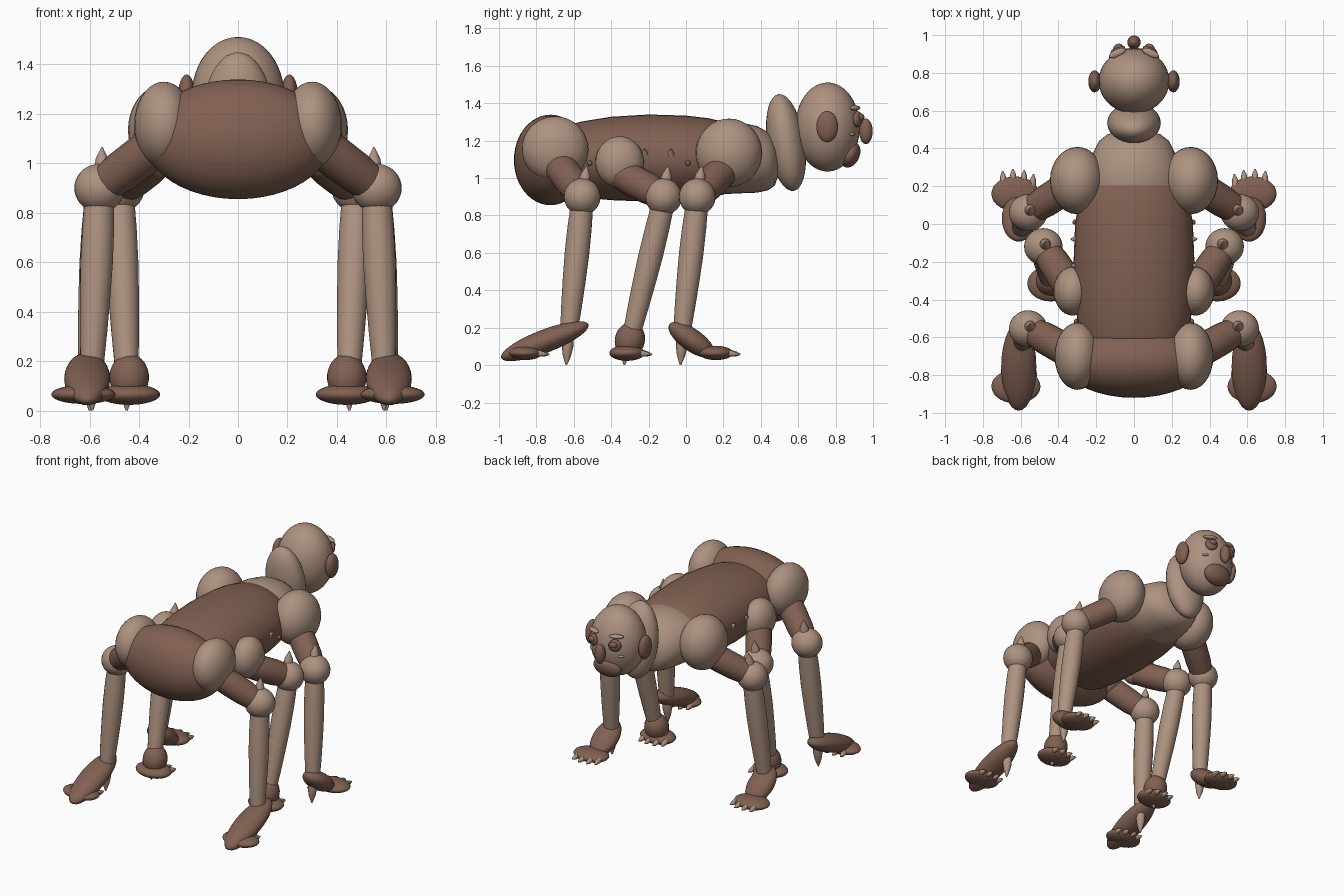
import bpy, bmesh, math
from mathutils import Vector, Matrix

if "Cube" in bpy.data.objects:
    bpy.data.objects.remove(bpy.data.objects["Cube"])


def material(name, rgb):
    m = bpy.data.materials.new(name)
    m.diffuse_color = (*rgb, 1)
    m.use_nodes = True
    m.node_tree.nodes["Principled BSDF"].inputs["Base Color"].default_value = m.diffuse_color
    return m


LIGHT = material("light tan", (0.42, 0.29, 0.215))
DARK = material("warm brown", (0.22, 0.118, 0.083))


def finish(name, bm, mat, angle=50):
    bmesh.ops.recalc_face_normals(bm, faces=bm.faces)
    me = bpy.data.meshes.new(name)
    bm.to_mesh(me)
    bm.free()
    me.materials.append(mat)
    ob = bpy.data.objects.new(name, me)
    bpy.context.collection.objects.link(ob)
    bpy.ops.object.select_all(action='DESELECT')
    ob.select_set(True)
    bpy.context.view_layer.objects.active = ob
    bpy.ops.object.shade_smooth_by_angle(angle=math.radians(angle))
    return ob


def ellipsoid(name, loc, radii, mat, tilt=0, turn=0, seg=28):
    bm = bmesh.new()
    m = (Matrix.Translation(loc) @ Matrix.Rotation(math.radians(turn), 4, 'Z')
         @ Matrix.Rotation(math.radians(tilt), 4, 'X') @ Matrix.Diagonal((*radii, 1)))
    bmesh.ops.create_uvsphere(bm, u_segments=seg, v_segments=seg * 2 // 3, radius=1, matrix=m)
    return finish(name, bm, mat)


def limb(name, a, b, radii, mat, seg=20):
    """Round tube from a to b; radii are spread evenly along it."""
    a, b = Vector(a), Vector(b)
    rot = (b - a).to_track_quat('Z', 'Y')
    bm = bmesh.new()
    rings = []
    for i, r in enumerate(radii):
        c = a.lerp(b, i / (len(radii) - 1))
        rings.append([bm.verts.new(c + rot @ Vector((r * math.cos(t), r * math.sin(t), 0)))
                      for t in (2 * math.pi * k / seg for k in range(seg))])
    skin(bm, rings)
    return finish(name, bm, mat)


def skin(bm, rings):
    n = len(rings[0])
    for p, q in zip(rings, rings[1:]):
        for k in range(n):
            bm.faces.new((p[k], p[(k + 1) % n], q[(k + 1) % n], q[k]))
    bm.faces.new(rings[0])
    bm.faces.new(rings[-1])


def barrel(name, profile, mat, seg=36):
    """Elliptical rings along y: (y, half width, middle z, half height)."""
    bm = bmesh.new()
    rings = [[bm.verts.new((w * math.cos(t), y, z + h * math.sin(t)))
              for t in (2 * math.pi * k / seg for k in range(seg))]
             for y, w, z, h in profile]
    skin(bm, rings)
    return finish(name, bm, mat)


# Torso, pelvis and chest
barrel("torso", [(-0.64, .27, 1.1, .18), (-0.56, .295, 1.1, .202), (-0.4, .312, 1.105, .223),
                 (-0.2, .32, 1.107, .233), (0, .312, 1.107, .227), (0.12, .293, 1.107, .213),
                 (0.2, .265, 1.107, .195), (0.3, .19, 1.1, .14)], DARK)
ellipsoid("pelvis", (0, -.725, 1.097), (.38, .195, .242), DARK, seg=36)
barrel("chest", [(0.08, .2, 1.1, .16), (0.2, .262, 1.107, .193), (0.3, .242, 1.107, .188),
                 (0.38, .215, 1.1, .178), (0.44, .185, 1.09, .155), (0.475, .14, 1.08, .12),
                 (0.495, .07, 1.08, .06)], LIGHT)

# Neck and head
ellipsoid("neck", (0, .535, 1.19), (.142, .1, .262), LIGHT, tilt=9)
ellipsoid("head", (0, .757, 1.273), (.187, .172, .238), LIGHT, seg=36)
ellipsoid("nose", (0, .962, 1.25), (.035, .036, .068), DARK)
ellipsoid("mouth", (0, .878, 1.125), (.105, .05, .072), DARK, tilt=-25)

for s, side in ((1, "right"), (-1, "left")):
    # Face details
    ellipsoid(f"ear_{side}", (s * .208, .755, 1.275), (.034, .058, .084), DARK)
    ellipsoid(f"eye_{side}", (s * .085, .918, 1.315), (.042, .022, .042), DARK, turn=-s * 25)
    ellipsoid(f"eyelid_{side}", (s * .085, .935, 1.325), (.026, .018, .02), DARK, turn=-s * 25)
    ellipsoid(f"brow_{side}", (s * .088, .905, 1.375), (.048, .02, .014), LIGHT, turn=-s * 25)
    ellipsoid(f"cheek_mark_{side}", (s * .115, .89, 1.235), (.02, .012, .009), LIGHT, turn=-s * 35)

    # Flank spikes and bumps
    for i, y in enumerate((-.08, -.22)):
        limb(f"flank_spike_{i}_{side}", (s * .3, y, 1.125), (s * .335, y, 1.155),
             (.022, .003), LIGHT, 10)
    for i, (x, y) in enumerate(((.305, -.515), (.312, .01))):
        ellipsoid(f"flank_bump_{i}_{side}", (s * x, y, 1.08), (.014, .014, .014), DARK, seg=12)

    # Legs: joint, joint radii, knee, ankle, foot bone (centre, radii, tilt),
    # pad centre, pad radii, heel spike y
    legs = {
        "rear": ((.3, -.7, 1.155), (.12, .178, .175), (.56, -.555, .9), (.59, -.625, .19),
                 ((.61, -.755, .128), (.093, .25, .062), 21),
                 (.625, -.86, .065), (.13, .09, .038), -.64),
        "middle": ((.325, -.355, 1.085), (.1, .13, .138), (.48, -.12, .9), (.45, -.29, .17),
                   ((.44, -.3, .135), (.08, .08, .095), -15),
                   (.44, -.315, .065), (.125, .095, .042), -.33),
        "front": ((.3, .23, 1.135), (.145, .178, .183), (.56, .06, .9), (.6, -.02, .19),
                  ((.61, .03, .135), (.09, .145, .06), -35),
                  (.63, .16, .065), (.125, .092, .038), -.03),
    }
    for leg, (hip, hip_r, knee, ankle, bone, pad, pad_r, heel_y) in legs.items():
        def at(p, dx=0, dy=0, dz=0):
            return (s * (p[0] + dx), p[1] + dy, p[2] + dz)

        tag = f"{leg}_{side}"
        ellipsoid(f"hip_joint_{tag}", at(hip), hip_r, LIGHT)
        limb(f"upper_leg_{tag}", at(hip, 0, 0, -.06), at(knee), (.08, .086, .084, .07), DARK)
        ellipsoid(f"knee_{tag}", at(knee), (.102, .098, .098), LIGHT)
        limb(f"knee_spike_{tag}", at(knee, -.01, .01, .07), at(knee, -.01, .025, .165),
             (.033, .026, .003), LIGHT, 12)
        limb(f"lower_leg_{tag}", at(knee, 0, 0, -.03), at(ankle),
             (.06, .065, .066, .062, .056, .048), LIGHT)
        ellipsoid(f"foot_{tag}", at(bone[0]), bone[1], DARK, tilt=bone[2])
        ellipsoid(f"foot_pad_{tag}", at(pad), pad_r, DARK)
        limb(f"heel_spike_{tag}", (s * ankle[0], heel_y + .01, .15), (s * ankle[0], heel_y, 0),
             (.03, .031, .022, .004), LIGHT, 12)
        # Claws fan across the front edge of the pad
        for i, dx in enumerate((.06, .01, -.045, -.09)):
            edge = pad_r[1] * math.sqrt(1 - (dx / pad_r[0]) ** 2)
            limb(f"claw_{i}_{tag}", at(pad, dx, edge - .03, 0), at(pad, dx * 1.1, edge + .04, -.008),
                 (.018, .018, .014, .003), LIGHT, 10)
